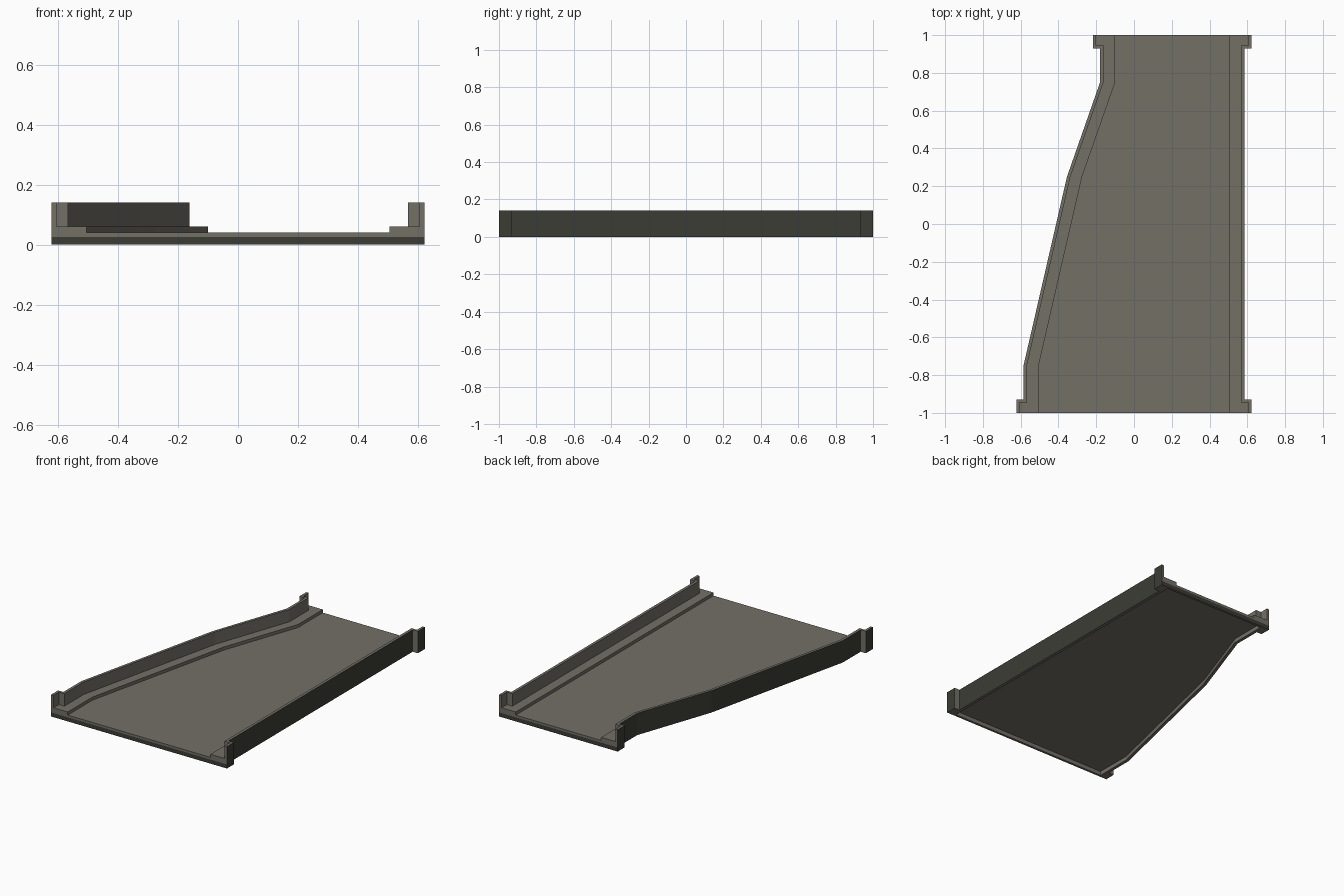
import bpy, bmesh

if "Cube" in bpy.data.objects:
    bpy.data.objects.remove(bpy.data.objects["Cube"])

def material(name, rgb):
    m = bpy.data.materials.new(name)
    m.diffuse_color = (*rgb, 1)
    m.use_nodes = True
    m.node_tree.nodes["Principled BSDF"].inputs["Base Color"].default_value = m.diffuse_color
    return m

LIGHT = material("light_concrete", (0.172, 0.160, 0.134))
DARK = material("dark_concrete", (0.045, 0.046, 0.036))

# Wall lines (x, y) between the end posts; s is the outward direction
LEFT = [(-0.585, -0.75), (-0.355, 0.25), (-0.18, 0.75)]
RIGHT = [(0.585, -0.75), (0.585, 0.75)]

def prism(name, outline, z0, z1, dark_edges=()):
    """Extrude a flat outline; side faces above the listed edges turn dark."""
    bm = bmesh.new()
    low = [bm.verts.new((x, y, z0)) for x, y in outline]
    high = [bm.verts.new((x, y, z1)) for x, y in outline]
    bm.faces.new(low)
    bm.faces.new(high)
    n = len(outline)
    for i in range(n):
        j = (i + 1) % n
        f = bm.faces.new((low[i], low[j], high[j], high[i]))
        f.material_index = 1 if i in dark_edges else 0
    bmesh.ops.recalc_face_normals(bm, faces=bm.faces)
    me = bpy.data.meshes.new(name)
    bm.to_mesh(me)
    bm.free()
    me.materials.append(LIGHT)
    me.materials.append(DARK)
    ob = bpy.data.objects.new(name, me)
    bpy.context.collection.objects.link(ob)
    return ob

def stepped(line, s, shift, post, y_step):
    """Line shifted inward, jogging outward to the posts at both ends."""
    x0, x1 = line[0][0], line[-1][0]
    return ([(x0 + s * post, -1), (x0 + s * post, -y_step), (x0 - s * shift, -y_step)]
            + [(x - s * shift, y) for x, y in line]
            + [(x1 - s * shift, y_step), (x1 + s * post, y_step), (x1 + s * post, 1)])

def outer(line, s):
    return stepped(line, s, 0, 0.037, 0.93)

def wall_inner(line, s):
    return stepped(line, s, 0.018, 0.02, 0.945)

def straight_inset(line, s, d, y_end):
    pts = [(x - s * d, y) for x, y in line]
    return [(pts[0][0], -y_end)] + pts + [(pts[-1][0], y_end)]

def outside(edge):
    """Edge indices of the long outer side, leaving out faces across y."""
    return [i for i in range(len(edge) - 1) if edge[i][1] != edge[i + 1][1]]

# Thin road deck; its long sides are dark
r, l = outer(RIGHT, 1), outer(LEFT, -1)
deck = r + l[::-1]
sides = [i for i in range(len(deck)) if deck[i][1] != deck[(i + 1) % len(deck)][1]]
prism("road_deck", deck, 0.026, 0.04, sides)

# Kerbs, parapets with hooked posts, and skirts hanging below the deck
for side, line, s in (("left", LEFT, -1), ("right", RIGHT, 1)):
    edge = outer(line, s)
    dark = outside(edge)
    prism(side + "_kerb", edge + straight_inset(line, s, 0.08, 1)[::-1], 0.04, 0.06, dark)
    prism(side + "_parapet", edge + wall_inner(line, s)[::-1], 0.06, 0.14, dark)
    prism(side + "_skirt", edge + straight_inset(line, s, 0.02, 1)[::-1], 0.0, 0.026,
          dark + [len(edge) - 1, 2 * len(edge)] + [len(edge) + len(line) + 1])

# Dark lips closing the underside at both ends
for name, y0, y1, x0 in (("front_lip", -1, -0.985, -0.565), ("back_lip", 0.985, 1, -0.16)):
    rect = [(x0, y0), (0.565, y0), (0.565, y1), (x0, y1)]
    prism(name, rect, 0.0, 0.026, [0 if y0 < 0 else 2])
